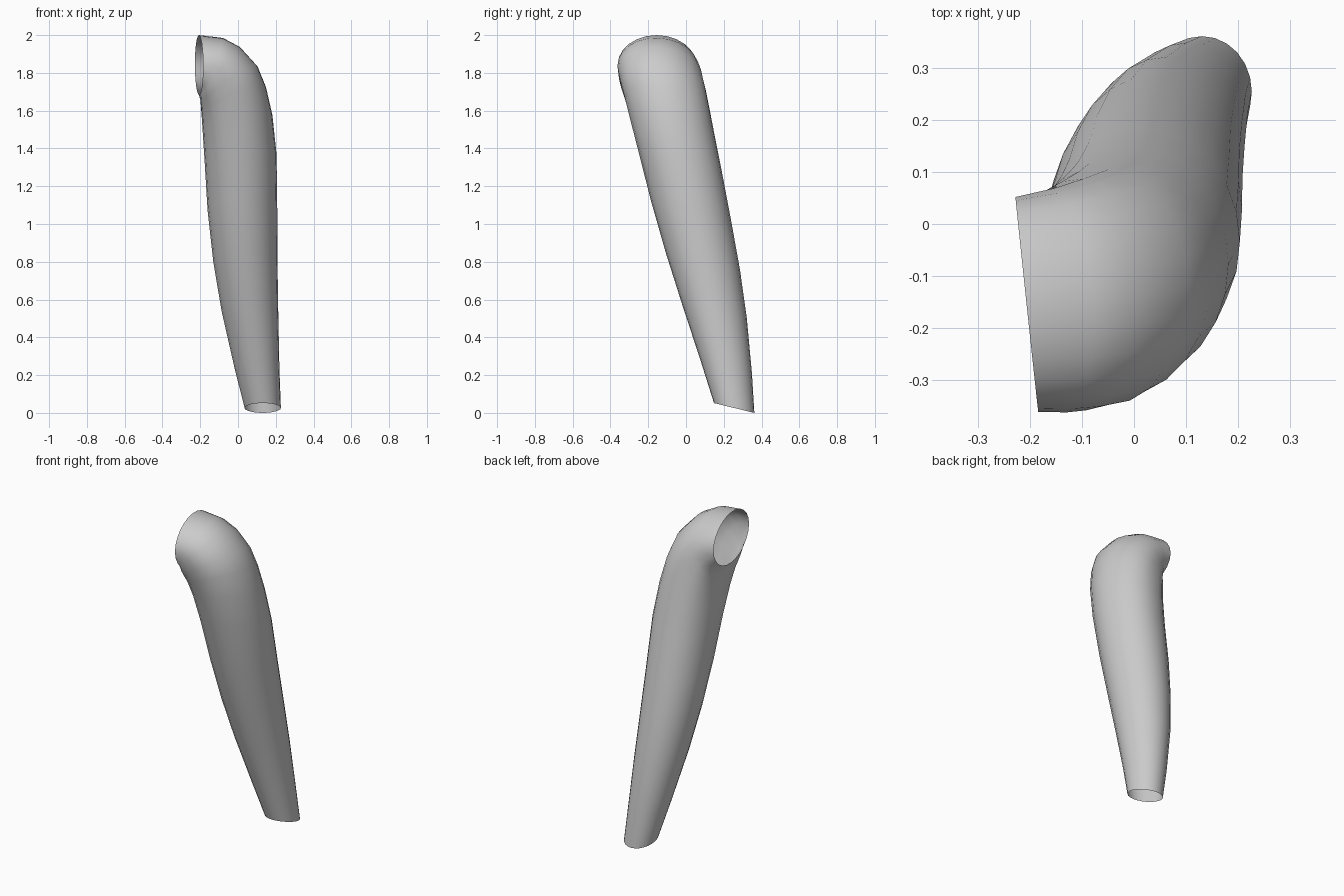
import bpy, bmesh, math
from mathutils import Vector

SIDES = 24

# Each ring: inner point (x, z), outer point (x, z), centre y, depth half-vector (x, y, z),
# squareness of the inner half (0 = ellipse)
rings = [
    ((0.035, 0.026), (0.227, 0.026), 0.255, (0, 0.107, -0.026), 0),
    ((-0.019, 0.24), (0.219, 0.24), 0.214, (0, 0.135, -0.031), 0),
    ((-0.087, 0.54), (0.213, 0.54), 0.150, (0, 0.172, -0.039), 0),
    ((-0.131, 0.80), (0.209, 0.80), 0.090, (0, 0.196, -0.044), 0),
    ((-0.161, 1.07), (0.208, 1.07), 0.027, (0, 0.211, -0.047), 0.03),
    ((-0.176, 1.32), (0.204, 1.37), -0.034, (0, 0.220, -0.048), 0.08),
    ((-0.187, 1.49), (0.182, 1.577), -0.077, (0, 0.225, -0.046), 0.16),
    ((-0.193, 1.58), (0.148, 1.725), -0.103, (0, 0.227, -0.040), 0.25),
    ((-0.197, 1.63), (0.103, 1.835), -0.121, (0, 0.227, -0.030), 0.32),
    ((-0.200, 1.66), (0.010, 1.937), -0.136, (-0.003, 0.223, -0.018), 0.30),
    ((-0.203, 1.675), (-0.080, 1.985), -0.147, (-0.012, 0.216, -0.008), 0.18),
    ((-0.206, 1.685), (-0.207, 2.0), -0.155, (-0.022, 0.207, 0), 0),
]


def power(v, e):
    return math.copysign(abs(v) ** e, v)


# Sleeve: open tube lofted from wrist to shoulder
bm = bmesh.new()
loops = []
for (px, pz), (qx, qz), cy, depth, square in rings:
    centre = Vector(((px + qx) / 2, cy, (pz + qz) / 2))
    across = Vector(((qx - px) / 2, 0, (qz - pz) / 2))
    loop = []
    for i in range(SIDES):
        a = math.tau * i / SIDES
        c, s = math.cos(a), math.sin(a)
        e = 1 - square if c < 0 else 1
        loop.append(bm.verts.new(centre + across * power(c, e) + Vector(depth) * power(s, e)))
    loops.append(loop)
for low, high in zip(loops, loops[1:]):
    for i in range(SIDES):
        j = (i + 1) % SIDES
        bm.faces.new((low[i], low[j], high[j], high[i])).smooth = True

mesh = bpy.data.meshes.new("sleeve")
bm.to_mesh(mesh)
bm.free()
sleeve = bpy.data.objects.new("sleeve", mesh)
bpy.context.collection.objects.link(sleeve)
